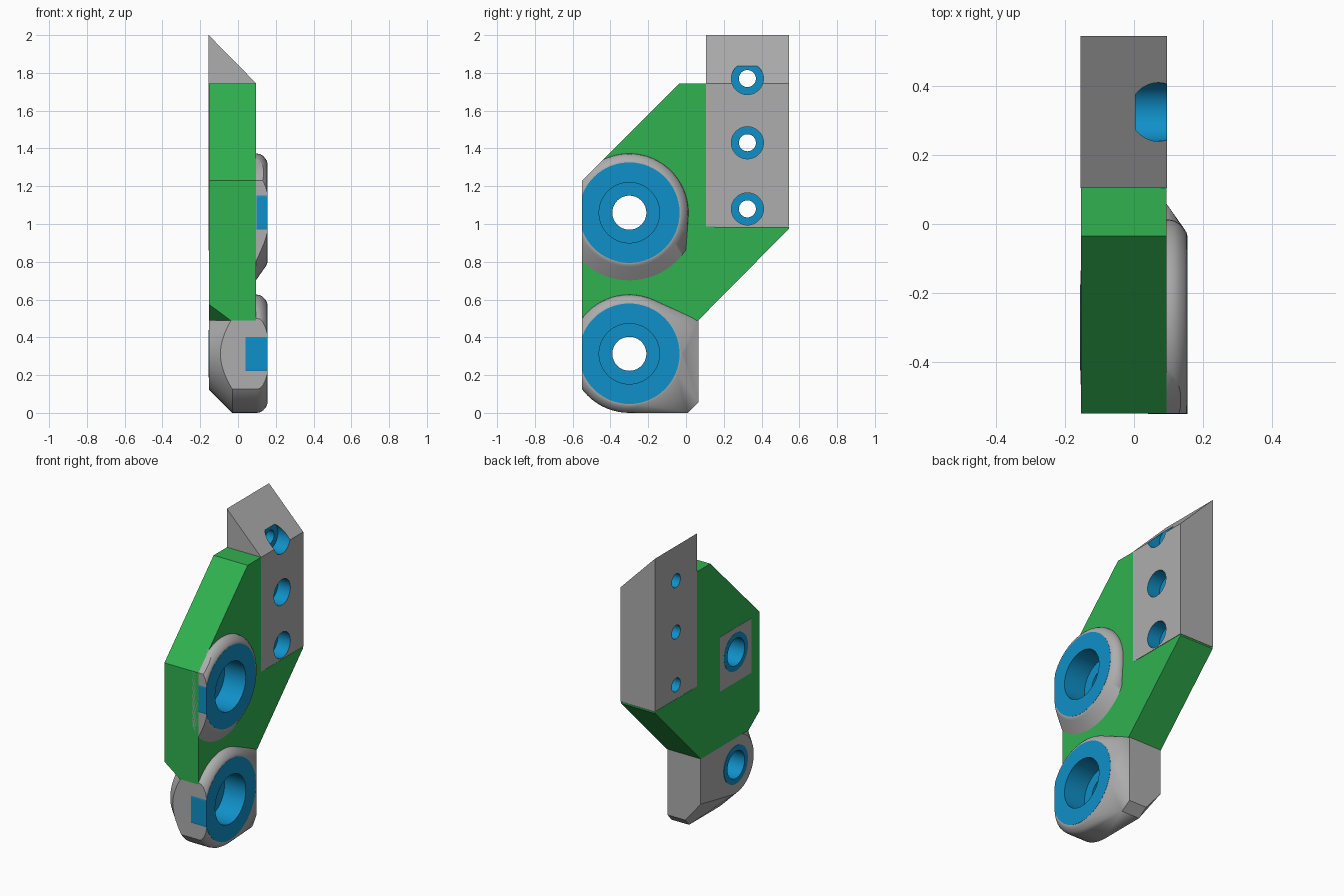
import bpy, bmesh
from math import sin, cos, tau, pi
from mathutils import Matrix, Vector

if "Cube" in bpy.data.objects:
    bpy.data.objects.remove(bpy.data.objects["Cube"])


def material(name, rgb):
    m = bpy.data.materials.new(name)
    m.use_nodes = True
    m.diffuse_color = (*rgb, 1)
    m.node_tree.nodes["Principled BSDF"].inputs["Base Color"].default_value = (*rgb, 1)
    return m


GREEN = material("green paint", (0.03, 0.44, 0.08))
GREY = material("grey metal", (0.42, 0.42, 0.42))
BLUE = material("blue bore", (0.005, 0.28, 0.58))

SEG = 64
FRONT = -0.55          # flat front plane
AXIS_Y = -0.3          # bore axis of both bosses
LOWER_Z, UPPER_Z = 0.313, 1.06
FLOOR = 0.0            # depth of the bore step


def finish(bm, name, mat, smooth=False):
    bmesh.ops.recalc_face_normals(bm, faces=bm.faces)
    me = bpy.data.meshes.new(name)
    bm.to_mesh(me)
    bm.free()
    ob = bpy.data.objects.new(name, me)
    bpy.context.collection.objects.link(ob)
    me.materials.append(mat)
    if smooth:
        smooth_object(ob)
    return ob


def smooth_object(ob):
    bpy.ops.object.select_all(action="DESELECT")
    ob.select_set(True)
    bpy.context.view_layer.objects.active = ob
    bpy.ops.object.shade_smooth_by_angle(angle=0.5)


def clip(bm, point, normal):
    """Slice away everything on the normal side and close the cut."""
    cut = bmesh.ops.bisect_plane(bm, geom=bm.verts[:] + bm.edges[:] + bm.faces[:], dist=1e-5,
                                 plane_co=point, plane_no=normal, clear_outer=True)
    edges = [e for e in cut["geom_cut"] if isinstance(e, bmesh.types.BMEdge)]
    bmesh.ops.holes_fill(bm, edges=edges, sides=0)


def prism(points, place, a, b):
    """Extrude a 2D outline between depths a and b."""
    bm = bmesh.new()
    low = [bm.verts.new(place(p, a)) for p in points]
    high = [bm.verts.new(place(p, b)) for p in points]
    bm.faces.new(low)
    bm.faces.new(high[::-1])
    for i in range(len(points)):
        j = (i + 1) % len(points)
        bm.faces.new((low[i], low[j], high[j], high[i]))
    return bm


def ring(x, r, z):
    return [Vector((x, AXIS_Y + r * cos(tau * i / SEG), z + r * sin(tau * i / SEG)))
            for i in range(SEG)]


def hull(points):
    bm = bmesh.new()
    for p in points:
        bm.verts.new(p)
    res = bmesh.ops.convex_hull(bm, input=bm.verts)
    junk = {g for g in res["geom_interior"] + res["geom_unused"]
            if isinstance(g, bmesh.types.BMVert)}
    bmesh.ops.delete(bm, geom=list(junk), context="VERTS")
    bmesh.ops.dissolve_limit(bm, angle_limit=0.01, verts=bm.verts, edges=bm.edges)
    return bm


def drill(ob, y, z, r, x0, x1):
    """Cut a cylinder along x out of an object."""
    bm = bmesh.new()
    bmesh.ops.create_cone(bm, cap_ends=True, segments=SEG, radius1=r, radius2=r, depth=x1 - x0,
                          matrix=Matrix.Translation(((x0 + x1) / 2, y, z)) @ Matrix.Rotation(pi / 2, 4, "Y"))
    cutter = finish(bm, "cutter", BLUE)
    mod = ob.modifiers.new("drill", "BOOLEAN")
    mod.operation, mod.solver, mod.object = "DIFFERENCE", "EXACT", cutter
    bpy.context.view_layer.update()
    me = bpy.data.meshes.new_from_object(ob.evaluated_get(bpy.context.evaluated_depsgraph_get()))
    ob.modifiers.clear()
    ob.data = me
    me.materials.clear()
    me.materials.append(ob_material[ob.name])
    for p in me.polygons:
        p.material_index = 0
    bpy.data.objects.remove(cutter)


ob_material = {}


def bore(ob, z, mat):
    """Stepped clearance for a bore insert."""
    ob_material[ob.name] = mat
    drill(ob, AXIS_Y, z, 0.165, FLOOR - 0.005, 0.4)
    drill(ob, AXIS_Y, z, 0.1, -0.4, 0.4)


def side(p, x):
    return (x, p[0], p[1])


# Green plate with one nipped corner at the lower front
bm = prism([(FRONT, 0.49), (FRONT, 1.23), (-0.035, 1.745), (0.15, 1.745), (0.15, 0.985),
            (0.545, 0.985), (0.545, 0.975), (0.065, 0.49)], side, -0.154, 0.095)
a, b, c = Vector((-0.154, FRONT, 0.575)), Vector((-0.04, FRONT, 0.49)), Vector((-0.154, -0.435, 0.49))
n = (b - a).cross(c - a)
clip(bm, a, n if n.z < 0 else -n)
plate = finish(bm, "side_plate", GREEN)
bore(plate, UPPER_Z, GREEN)

# Grey mounting block with a sloped top and three counterbored holes
bm = prism([(-0.155, 0.987), (0.096, 0.987), (0.096, 1.745), (-0.155, 2.0)],
           lambda p, y: (p[0], y, p[1]), 0.105, 0.546)
block = finish(bm, "mounting_block", GREY)
ob_material[block.name] = GREY
HOLES = (1.08, 1.43, 1.77)
for z in HOLES:
    drill(block, 0.325, z, 0.085, 0.005, 0.4)
    drill(block, 0.325, z, 0.045, -0.4, 0.4)
block.data.materials.append(BLUE)
for f in block.data.polygons:
    pts = [block.data.vertices[i].co for i in f.vertices]
    if any(all((p.y - 0.325) ** 2 + (p.z - z) ** 2 < 0.0076 for p in pts) for z in HOLES):
        f.material_index = 1
smooth_object(block)

# Rounded rim shared by both bosses: (x, radius)
RIM = [(0.1, 0.313), (0.117, 0.31), (0.132, 0.301), (0.145, 0.287), (0.152, 0.276), (0.154, 0.268)]

# Lower link: round boss blended into a chamfered heel
pts = [p for x, r in [(-0.153, 0.19), (-0.03, 0.313)] + RIM for p in ring(x, r, LOWER_Z)]
pts += [Vector(p) for p in ((-0.153, 0.065, 0.19), (-0.04, 0.065, 0.055), (0.09, 0.065, 0.055),
                            (0.09, 0.065, 0.49), (-0.153, 0.065, 0.49),
                            (-0.03, 0.01, 0.0), (0.1, 0.01, 0.0))]
bm = hull(pts)
clip(bm, (0, FRONT, 0), (0, -1, 0))
lower = finish(bm, "lower_link", GREY)
bore(lower, LOWER_Z, GREY)
smooth_object(lower)

# Upper boss: same rim, flared on its underside
pts = [p for x, r in [(0.05, 0.313)] + RIM for p in ring(x, r, UPPER_Z)]
pts += [p for p in ring(0.094, 0.36, UPPER_Z) if p.z < UPPER_Z - 0.18]
bm = hull(pts)
clip(bm, (0, FRONT, 0), (0, -1, 0))
clip(bm, (0, FRONT, 1.23), (0, -1, 1))
upper = finish(bm, "upper_boss", GREY)
bore(upper, UPPER_Z, GREY)
smooth_object(upper)

# Square backing pad behind the upper bore
pad = finish(prism([(-0.465, 0.86), (-0.135, 0.86), (-0.135, 1.22), (-0.465, 1.22)],
                   side, -0.1555, -0.12), "backing_pad", GREY)
bore(pad, UPPER_Z, GREY)


# Blue stepped bore inserts, turned about the bore axis
def insert(name, z, shoulder):
    profile = [(0.155, 0.266), (shoulder, 0.266), (shoulder, 0.18), (FLOOR - 0.02, 0.18),
               (FLOOR - 0.02, 0.125), (-0.1565, 0.125), (-0.1565, 0.09), (FLOOR, 0.09),
               (FLOOR, 0.16), (0.155, 0.16)]
    bm = bmesh.new()
    rings = [[bm.verts.new(p) for p in ring(x, r, z)] for x, r in profile]
    for k, low in enumerate(rings):
        high = rings[(k + 1) % len(rings)]
        for i in range(SEG):
            j = (i + 1) % SEG
            bm.faces.new((low[i], low[j], high[j], high[i]))
    clip(bm, (0, FRONT - 0.001, 0), (0, -1, 0))
    finish(bm, name, BLUE, smooth=True)


insert("lower_bore_insert", LOWER_Z, 0.04)
insert("upper_bore_insert", UPPER_Z, 0.097)
